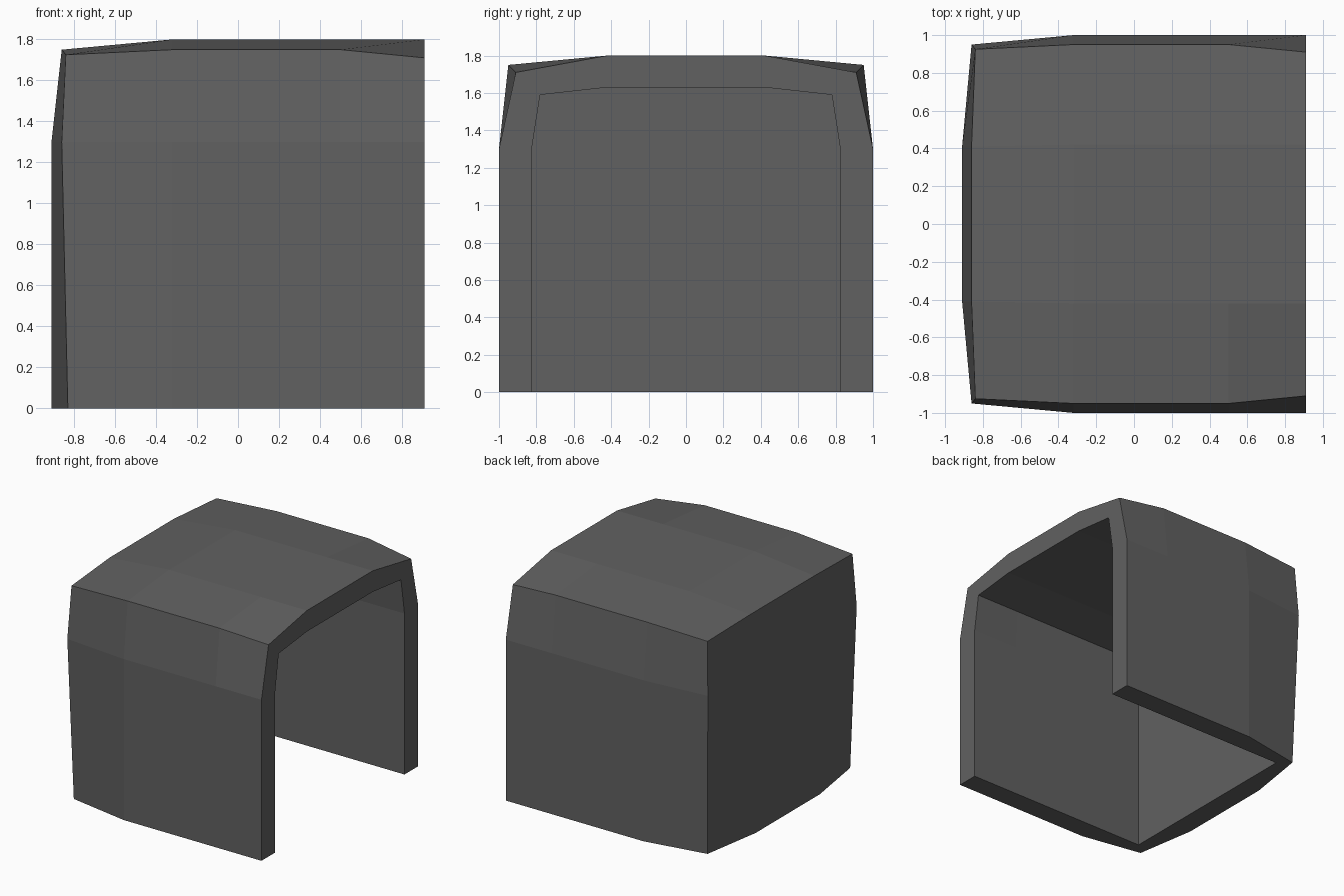
import bpy, bmesh

if "Cube" in bpy.data.objects:
    bpy.data.objects.remove(bpy.data.objects["Cube"])

# Half profiles (x, y, z) from bottom edge up to the roof, one per station along x
outer_stations = [
    [(-0.83, 0.91, 0), (-0.86, 0.95, 1.3), (-0.84, 0.925, 1.725), (-0.86, 0.41, 1.75)],
    [(-0.32, 1, 0), (-0.32, 1, 1.3), (-0.32, 0.95, 1.75), (-0.32, 0.42, 1.8)],
    [(0.50, 1, 0), (0.50, 1, 1.3), (0.50, 0.95, 1.75), (0.50, 0.42, 1.8)],
    [(0.91, 1, 0), (0.91, 1, 1.3), (0.91, 0.91, 1.71), (0.91, 0.42, 1.8)],
]
# Straighter cavity: flat back wall, roof corners tucked in at the opening
inner_stations = [
    [(x, 0.825, 0), (x, 0.825, 1.3), (x, y, z), (x, 0.42, 1.63)]
    for x, y, z in ((-0.737, 0.80, 1.605), (0.50, 0.80, 1.605), (0.91, 0.78, 1.59))
]

bm = bmesh.new()


def mirrored(half):
    """Arch of vertices running from the front (-y) over the roof to the back (+y)."""
    front = [bm.verts.new((x, -y, z)) for x, y, z in half]
    back = [bm.verts.new((x, y, z)) for x, y, z in reversed(half)]
    return front + back


def bridge(a, b):
    for i in range(len(a) - 1):
        bm.faces.new((a[i], b[i], b[i + 1], a[i + 1]))


def skin(stations, wall_x):
    """Sides and roof plus the closed end wall; returns arches and floor-level edge."""
    arches = [mirrored(s) for s in stations]
    for a, b in zip(arches, arches[1:]):
        bridge(a, b)
    e = arches[0]
    w = mirrored([(wall_x, 0.41, 0), (wall_x, 0.41, 1.3)])
    rows = [
        [e[0], w[0], w[3], e[7]],
        [e[1], w[1], w[2], e[6]],
        [e[2], e[3], e[4], e[5]],
    ]
    for a, b in zip(rows, rows[1:]):
        bridge(a, b)
    return arches, rows[0]


outer, outer_floor = skin(outer_stations, -0.91)
cavity, cavity_floor = skin(inner_stations, -0.737)

# Rim around the open end
bridge(outer[-1], cavity[-1])

# Underside: back wall strip and the two side strips
bridge(outer_floor, cavity_floor)
for k in (0, 7):
    bm.faces.new([a[k] for a in outer] + [a[k] for a in reversed(cavity)])

bmesh.ops.recalc_face_normals(bm, faces=bm.faces)
mesh = bpy.data.meshes.new("hood_shell")
bm.to_mesh(mesh)
bm.free()
shell = bpy.data.objects.new("hood_shell", mesh)
bpy.context.collection.objects.link(shell)

# Dark grey finish
dark = bpy.data.materials.new("dark_grey")
dark.diffuse_color = (0.12, 0.12, 0.12, 1)
dark.use_nodes = True
dark.node_tree.nodes["Principled BSDF"].inputs["Base Color"].default_value = dark.diffuse_color
mesh.materials.append(dark)
